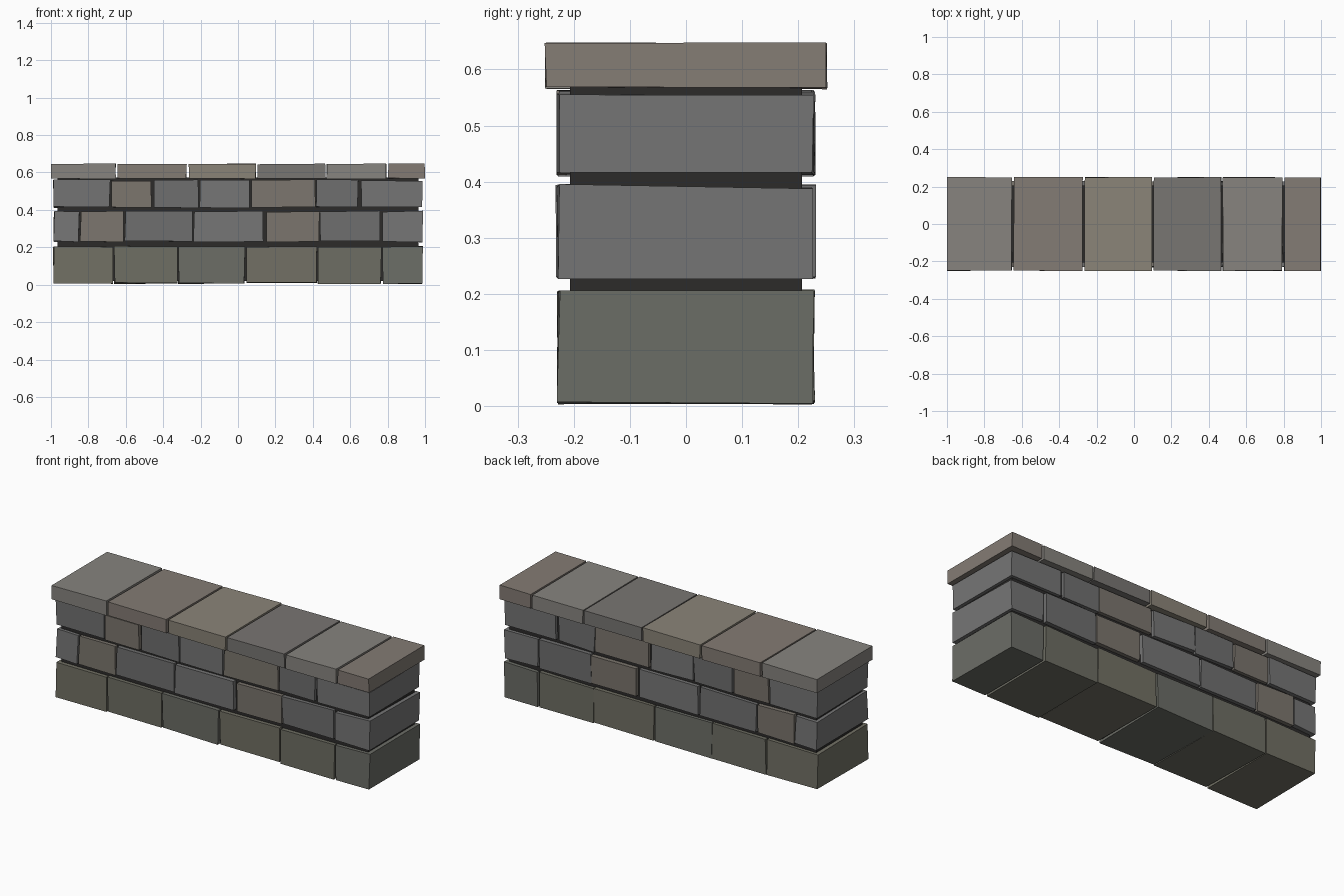
import bpy, bmesh, random

if "Cube" in bpy.data.objects:
    bpy.data.objects.remove(bpy.data.objects["Cube"])

random.seed(7)


def material(name, rgb):
    m = bpy.data.materials.new(name)
    m.diffuse_color = (*rgb, 1)
    m.use_nodes = True
    m.node_tree.nodes["Principled BSDF"].inputs["Base Color"].default_value = m.diffuse_color
    return m


mortar = material("dark_mortar", (0.025, 0.024, 0.023))
mossy = [material("mossy_stone_%d" % i, c) for i, c in enumerate(
    [(0.17, 0.165, 0.13), (0.155, 0.155, 0.125), (0.15, 0.155, 0.135)])]
stone = [material("wall_stone_%d" % i, c) for i, c in enumerate(
    [(0.18, 0.18, 0.18), (0.20, 0.18, 0.155), (0.16, 0.16, 0.16)])]
pale = [material("cap_stone_%d" % i, c) for i, c in enumerate(
    [(0.24, 0.23, 0.21), (0.23, 0.20, 0.175), (0.26, 0.235, 0.19), (0.19, 0.18, 0.17)])]


def block(name, x0, x1, half_depth, z0, z1, mat, jitter=0.0):
    """Eight-cornered block with slightly irregular corners."""
    bm = bmesh.new()
    bmesh.ops.create_cube(bm, size=1)
    for v in bm.verts:
        c = v.co
        c.x = (x0 if c.x < 0 else x1)
        c.y = half_depth if c.y > 0 else -half_depth
        c.z = z0 if c.z < 0 else z1
        for i, k in enumerate((0.7, 0.7, 0.8)):
            c[i] += random.uniform(-jitter, jitter) * k
        c.x = max(-1, min(1, c.x))
        c.z = max(0, c.z)
    mesh = bpy.data.meshes.new(name)
    bm.to_mesh(mesh)
    bm.free()
    mesh.materials.append(mat)
    bpy.context.collection.objects.link(bpy.data.objects.new(name, mesh))


# Recessed mortar core
block("mortar_core", -0.965, 0.965, 0.207, 0.02, 0.572, mortar)

# Courses: name, bottom, top, half depth, jitter, palette, left/right edge of each stone
courses = [
    ("base_stone", 0.007, 0.204, 0.227, 0.005, mossy,
     [(-.985, -.67), (-.66, -.325), (-.317, .035), (.047, .42), (.428, .765), (.775, .985)]),
    ("middle_stone", 0.231, 0.391, 0.228, 0.006, stone,
     [(-.985, -.85), (-.842, -.615), (-.603, -.247), (-.237, .135),
      (.152, .433), (.44, .763), (.775, .985)]),
    ("upper_stone", 0.414, 0.559, 0.227, 0.006, stone,
     [(-.985, -.685), (-.675, -.462), (-.452, -.21), (-.203, .063),
      (.075, .41), (.418, .642), (.66, .985)]),
    ("cap_slab", 0.567, 0.646, 0.25, 0.003, pale,
     [(-1, -.655), (-.643, -.275), (-.263, .095), (.105, .467), (.475, .793), (.805, 1)]),
]
for name, z0, z1, depth, jitter, palette, spans in courses:
    for i, (x0, x1) in enumerate(spans):
        block("%s_%d" % (name, i + 1), x0, x1, depth, z0, z1,
              palette[i % len(palette)], jitter)
